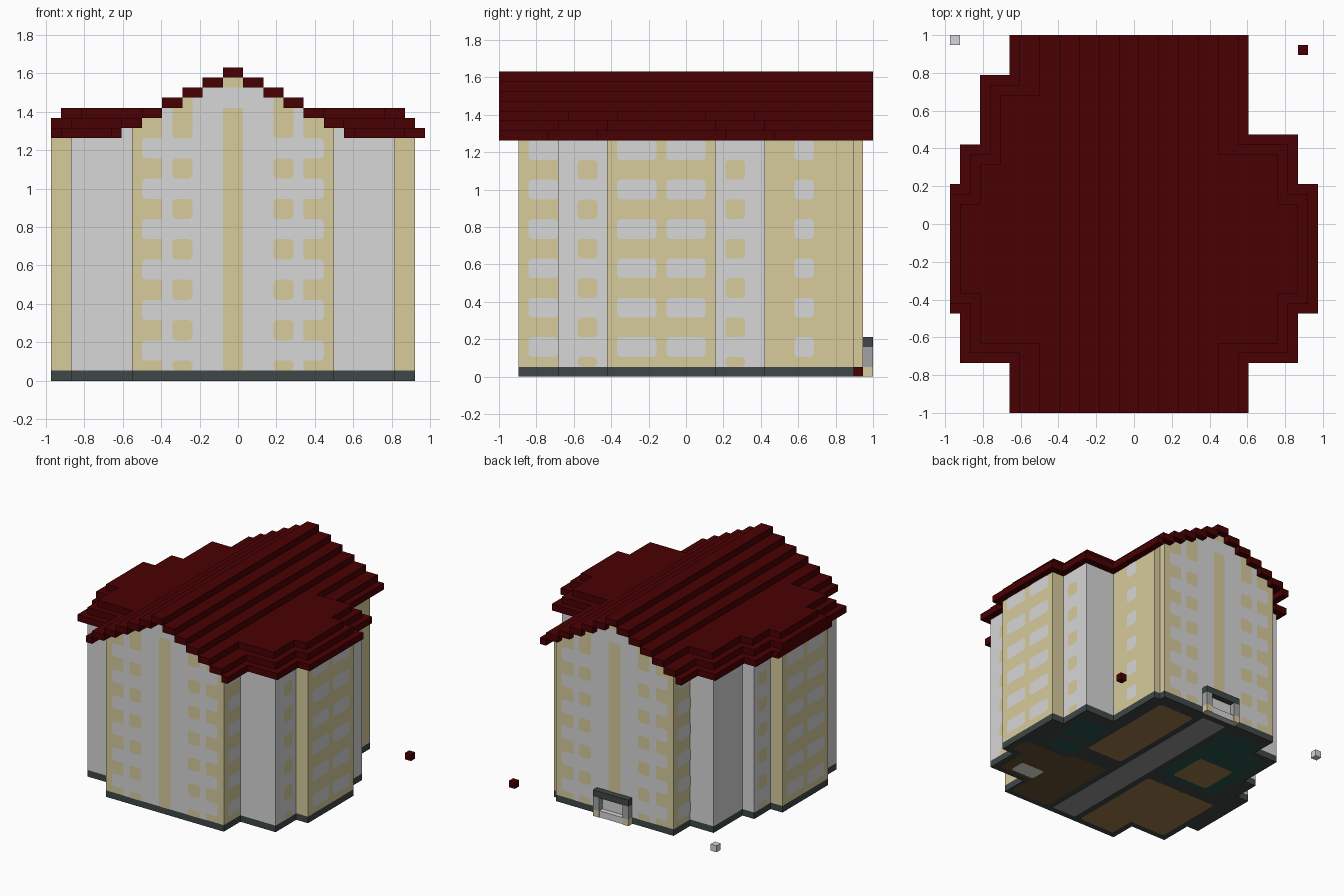
import bpy, bmesh
from math import cos, sin, pi
from mathutils import Vector

if "Cube" in bpy.data.objects:
    bpy.data.objects.remove(bpy.data.objects["Cube"])

V = 2 / 38        # one block
X0 = -V / 2       # x of the ridge line


def material(name, r, g, b):
    m = bpy.data.materials.new(name)
    m.use_nodes = True
    m.diffuse_color = (r, g, b, 1)
    m.node_tree.nodes["Principled BSDF"].inputs["Base Color"].default_value = (r, g, b, 1)
    return m


TAN = material("tan plaster", .68, .6, .335)
GREY = material("light grey plaster", .68, .68, .68)
ROOF = material("dark red roof", .066, 0, .0006)
SLATE = material("dark slate", .05, .062, .062)
STONE = material("mid grey stone", .36, .36, .36)
FLOOR = material("corridor grey", .29, .29, .29)
BROWN = material("brown floor", .33, .185, .072)
UMBER = material("dark brown floor", .13, .08, .034)
GREEN = material("dark green carpet", .022, .085, .068)
CREAM = material("pale cream", .9, .88, .82)


def finish(name, bm, mat):
    for v in bm.verts:
        v.co = Vector((v.co.x * V + X0, v.co.y * V, v.co.z * V))
    me = bpy.data.meshes.new(name)
    bm.to_mesh(me)
    bm.free()
    me.materials.append(mat)
    ob = bpy.data.objects.new(name, me)
    bpy.context.collection.objects.link(ob)


def boxes(name, mat, items):
    """Join boxes given as (x0, x1, y0, y1, z0, z1) in blocks."""
    bm = bmesh.new()
    for x0, x1, y0, y1, z0, z1 in items:
        vs = bmesh.ops.create_cube(bm, size=1)["verts"]
        for v in vs:
            v.co = Vector(((x0 + x1) / 2 + v.co.x * (x1 - x0),
                           (y0 + y1) / 2 + v.co.y * (y1 - y0),
                           (z0 + z1) / 2 + v.co.z * (z1 - z0)))
    finish(name, bm, mat)


def plates(name, mat, side, plane, rects, level=1, r=0.4):
    """Thin rounded panels (a0, a1, b0, b1) on a wall or on the underside."""
    sign = -1 if side[0] == "-" else 1
    p = plane + sign * level * 0.05
    normal = {"x": Vector((sign, 0, 0)), "y": Vector((0, sign, 0)), "z": Vector((0, 0, sign))}[side[1]]
    bm = bmesh.new()
    for a0, a1, b0, b1 in rects:
        outline = []
        corners = ((a1 - r, b1 - r), (a0 + r, b1 - r), (a0 + r, b0 + r), (a1 - r, b0 + r))
        for q, (ca, cb) in enumerate(corners):
            for s in range(4 if r else 1):
                t = (q + s / 3) * pi / 2
                outline.append((ca + r * cos(t), cb + r * sin(t)))
        place = {"x": lambda a, b: (p, a, b), "y": lambda a, b: (a, p, b), "z": lambda a, b: (a, b, p)}[side[1]]
        f = bm.faces.new([bm.verts.new(place(a, b)) for a, b in outline])
        f.normal_update()
        if f.normal.dot(normal) < 0:
            f.normal_flip()
    finish(name, bm, mat)


# Footprints (x0, x1, y0, y1)
MAIN = (-10, 10, -17, 18)
REAR_CORNER = (10, 11, 8, 17)
WINGS = [(-16, 16, -13, 7), (-14, -9, 0, 14), (9, 16, -12, 8)]
BAY = (-18, 18, -8, 3)

# Plinth and walls
boxes("plinth", SLATE, [f + (0, 1) for f in WINGS + [MAIN, REAR_CORNER, BAY]])
boxes("wing_walls", GREY, [f + (1, 24) for f in WINGS]
      + [(-11, 11, -13, 7, 24, 25), (-11, -9, 0, 14, 24, 25)])
boxes("bay_walls", TAN, [BAY + (1, 24)])
gable = [(2 * s - 9, 9 - 2 * s) + MAIN[2:] + (25 + s, 26 + s) for s in range(5)]
boxes("main_walls", TAN, [MAIN + (1, 25), REAR_CORNER + (1, 25)] + gable)

# Stepped gable roof
steps = [(-1, 1, -19, 19, 30, 31)]
for s in range(1, 7):
    a, b = 2 * s - 1, min(2 * s + 1, 12)
    for x0, x1 in ((a, b), (-b, -a)):
        steps.append((x0, x1, -19, 19, 30 - s, 31 - s))
boxes("gable_roof", ROOF, steps)

# Three shrinking tiers over the side wings, butting against the gable roof
tiers = []
for t, inner in enumerate((11, 11, 9)):
    pad = 1 - t
    for x0, x1, y0, y1 in WINGS + [BAY]:
        span = (y0 - pad, y1 + pad, 24 + t, 25 + t)
        if x0 < 0:
            tiers.append((max(x0 - pad, -18), -inner) + span)
        if x1 > 0:
            tiers.append((inner, x1 + pad) + span)
boxes("wing_roof", ROOF, tiers)

# Window rows: light windows sit between the darker spandrels
LIGHT_ROWS = [(k, k + 2) for k in range(2, 24, 4)]
SPANDRELS = [(1, 2)] + [(k, k + 2) for k in range(4, 24, 4)]


def grid(columns, rows):
    return [c + row for c in columns for row in rows]


# Gable ends: grey field, outer windows, tan spandrels and centre stripe
for label, side, plane in (("front", "-y", -17), ("back", "+y", 18)):
    plates(label + "_grey_field", GREY, side, plane,
           [(-7, 7, 1, 27), (-5, 5, 27, 28), (-3, 3, 28, 29)], 1, 0)
    plates(label + "_outer_windows", GREY, side, plane,
           grid([(-9, -6.5), (6.5, 9)], LIGHT_ROWS), 1.2)
    plates(label + "_spandrels", TAN, side, plane,
           grid([(-6, -4), (4, 6)], SPANDRELS + [(24, 26.8)]), 2)
    plates(label + "_upper_spandrels", TAN, side, plane,
           [(-5, -4, 26, 28), (4, 5, 26, 28), (-6, -5, 26, 27), (5, 6, 26, 27)], 2, 0)
    plates(label + "_centre_stripe", TAN, side, plane, [(-1, 1, 1, 27)], 2, 0.2)

# Side windows
for label, side, s, rear_wall, rear in (("left", "+x", 1, 11, (11, 13)), ("right", "-x", -1, 10, (14, 17))):
    plates(label + "_bay_windows", GREY, side, 18 * s, grid([(-7, -3), (-2, 2)], LIGHT_ROWS))
    plates(label + "_wing_spandrels", TAN, side, 16 * s, grid([(-11, -9), (4, 6)], SPANDRELS))
    plates(label + "_front_windows", GREY, side, 10 * s, grid([(-16, -13)], LIGHT_ROWS))
    plates(label + "_rear_windows", GREY, side, rear_wall * s, grid([rear], LIGHT_ROWS))

# Rear entrance porch
boxes("porch_feet", TAN, [(-3, -2, 18, 19, 0, 1), (2, 3, 18, 19, 0, 1)])
boxes("porch_posts", STONE, [(-3, -2, 18, 19, 1, 3), (2, 3, 18, 19, 1, 3)])
boxes("porch_step", GREY, [(-2, 2, 18, 18.9, 0, 1)])
boxes("porch_canopy", SLATE, [(-3, 3, 18, 19, 3, 4)])
plates("entrance_door", GREY, "+y", 18, [(-2, 2, 1, 3)], 3, 0)

# Floor patches on the underside
plates("corridor", FLOOR, "-z", 0, [(-2, 2, -16, 17)], 1, 0)
plates("brown_floors", BROWN, "-z", 0, [(3, 9, 0, 16), (-9, -3, -16, -1), (-15, -9, -12, -1)])
plates("dark_brown_floors", UMBER, "-z", 0, [(3, 9.5, -16, -3), (9, 15, -12, -4), (14, 17, -7, -4)])
plates("green_floors", GREEN, "-z", 0, [(-9, -3, 1, 16), (-13, -8.5, 1, 13), (9.5, 15, 1, 6), (9.5, 14, -3, 0)])
plates("brown_rug", BROWN, "-z", 0, [(-11, -5, 2, 8)], 2)
plates("pale_floor_patch", CREAM, "-z", 0, [(9.5, 13.5, -11.5, -9)], 2)

# Loose blocks beside the building
boxes("loose_red_block", ROOF, [(17, 18, 17, 18, 0, 1)])
boxes("loose_grey_block", GREY, [(-18, -17, 18, 19, 0, 1)])
